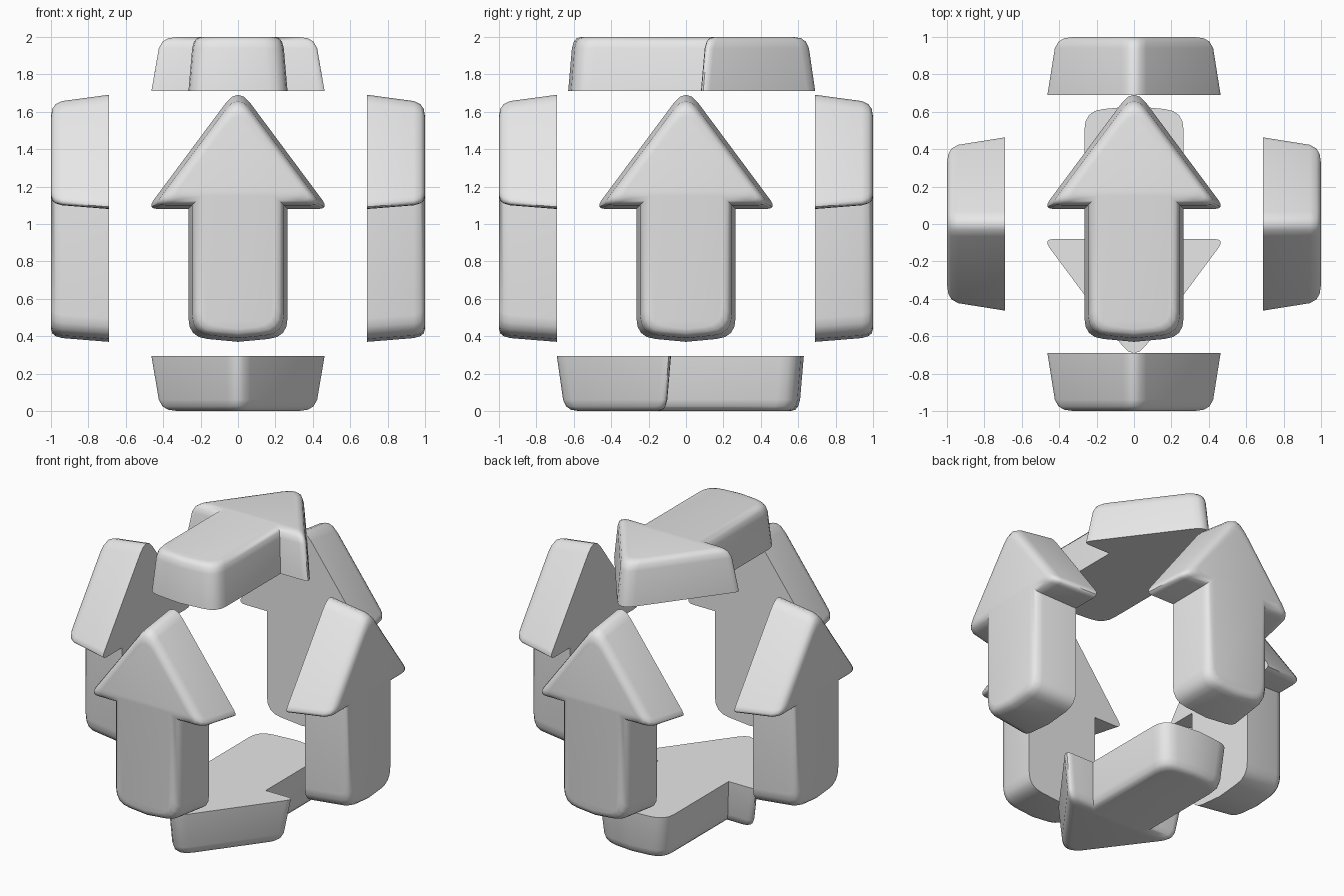
import bpy, bmesh, math
from mathutils import Vector

cube = bpy.data.objects.get("Cube")
if cube:
    bpy.data.objects.remove(cube, do_unlink=True)

grey = bpy.data.materials.new("light_grey")
grey.use_nodes = True
grey.diffuse_color = (0.8, 0.8, 0.8, 1)
grey.node_tree.nodes["Principled BSDF"].inputs["Base Color"].default_value = (0.8, 0.8, 0.8, 1)

# Right half of the arrow outline, tail to tip: x, y, corner rounding length
HALF = [(0, -0.63, 0), (0.265, -0.605, 0.10), (0.265, 0.08, 0),
        (0.487, 0.08, 0.06), (0, 0.735, 0.11)]
OUTLINE = HALF + [(-x, y, r) for x, y, r in reversed(HALF[1:-1])]

# Side profile of the block: distance from the centre, inset of the outline
RIM = [(0.94, 0.02), (0.975, 0.03), (0.993, 0.045), (1.0, 0.07)]
STEPS = 4


def rounded_outline(inset):
    """Inset the arrow outline and round its corners."""
    pts = [Vector((x, y)) for x, y, r in OUTLINE]
    n = len(pts)
    moved = []
    for i, p in enumerate(pts):
        a = (p - pts[i - 1]).normalized()
        b = (pts[(i + 1) % n] - p).normalized()
        na, nb = Vector((-a.y, a.x)), Vector((-b.y, b.x))
        moved.append(p + (na + nb) * (inset / (1 + na.dot(nb))))
    result = []
    for i, p in enumerate(moved):
        r = OUTLINE[i][2]
        if r == 0:
            result.append(p)
            continue
        start = p + (moved[i - 1] - p).normalized() * r
        end = p + (moved[(i + 1) % n] - p).normalized() * r
        for s in range(STEPS + 1):
            t = s / STEPS
            result.append(start * (1 - t) ** 2 + p * (2 * t * (1 - t)) + end * t ** 2)
    return result


def arrow(name, normal, up, base):
    """Build one arrow block facing outward along normal, pointing along up."""
    normal, up = Vector(normal), Vector(up)
    right = up.cross(normal)
    centre = Vector((0, 0, 1))
    bm = bmesh.new()
    rings = []
    for dist, inset in [(base, 0)] + RIM:
        rings.append([bm.verts.new(centre + right * p.x + up * p.y + normal * dist)
                      for p in rounded_outline(inset)])
    for low, high in zip(rings, rings[1:]):
        for i in range(len(low)):
            j = (i + 1) % len(low)
            bm.faces.new((low[i], low[j], high[j], high[i]))
    bm.faces.new(rings[-1])
    bm.faces.new(list(reversed(rings[0])))
    mesh = bpy.data.meshes.new(name)
    bm.to_mesh(mesh)
    bm.free()
    mesh.materials.append(grey)
    obj = bpy.data.objects.new(name, mesh)
    bpy.context.collection.objects.link(obj)
    bpy.ops.object.select_all(action="DESELECT")
    obj.select_set(True)
    bpy.context.view_layer.objects.active = obj
    bpy.ops.object.shade_smooth_by_angle(angle=math.radians(50))


# Four upright arrows around the sides
arrow("front_arrow", (0, -1, 0), (0, 0, 1), 0.69)
arrow("back_arrow", (0, 1, 0), (0, 0, 1), 0.69)
arrow("left_arrow", (1, 0, 0), (0, 0, 1), 0.69)
arrow("right_arrow", (-1, 0, 0), (0, 0, 1), 0.69)

# Lying arrows above and below
arrow("top_arrow", (0, 0, 1), (0, 1, 0), 0.71)
arrow("bottom_arrow", (0, 0, -1), (0, -1, 0), 0.705)
